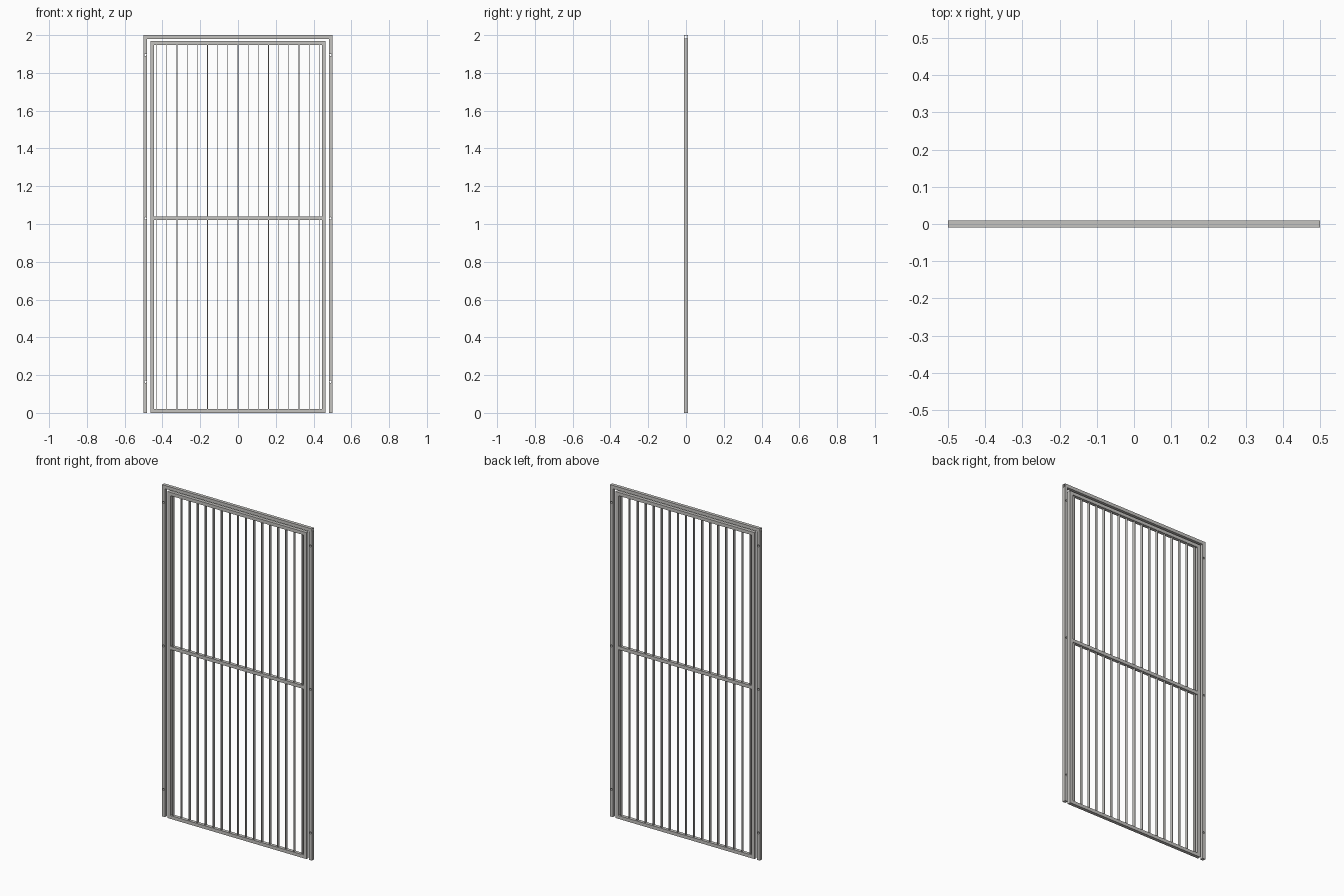
import bpy
import math

cube = bpy.data.objects.get("Cube")
if cube:
    bpy.data.objects.remove(cube, do_unlink=True)

steel = bpy.data.materials.new("grey steel")
steel.use_nodes = True
GREY = (0.56, 0.55, 0.53, 1.0)
steel.diffuse_color = GREY
steel.node_tree.nodes["Principled BSDF"].inputs["Base Color"].default_value = GREY

DEPTH = 0.02


def box(name, x0, x1, z0, z1, depth=DEPTH):
    """Box between two x and two z positions, centred on y = 0."""
    bpy.ops.mesh.primitive_cube_add(size=1, location=((x0 + x1) / 2, 0, (z0 + z1) / 2))
    ob = bpy.context.object
    ob.name = name
    ob.scale = (x1 - x0, depth, z1 - z0)
    bpy.ops.object.transform_apply(location=False, rotation=False, scale=True)
    ob.data.materials.append(steel)
    return ob


def cut(ob, cutter):
    """Subtract the cutter from the part and discard it."""
    cutter.hide_render = True
    mod = ob.modifiers.new("cut", 'BOOLEAN')
    mod.operation = 'DIFFERENCE'
    mod.solver = 'EXACT'
    mod.object = cutter
    bpy.context.view_layer.objects.active = ob
    bpy.ops.object.modifier_apply(modifier=mod.name)
    bpy.data.objects.remove(cutter, do_unlink=True)


def drill(ob, x, z, radius=0.006):
    """Cut a round bolt hole from front to back."""
    bpy.ops.mesh.primitive_cylinder_add(vertices=16, radius=radius, depth=0.1,
                                        location=(x, 0, z), rotation=(math.pi / 2, 0, 0))
    cut(ob, bpy.context.object)


# Outer door casing: open-ended tube lintel over two drilled posts
WALL = 0.002
lintel = box("casing_lintel", -0.5, 0.5, 1.98, 2.0)
cut(lintel, box("bore", -0.6, 0.6, 1.98 + WALL, 2.0 - WALL, DEPTH - 2 * WALL))
for side, s in (("left", 1), ("right", -1)):
    post = box(side + "_casing_post", *sorted((s * 0.481, s * 0.5)), 0, 1.98)
    for z in (0.165, 1.03, 1.895):
        drill(post, s * 0.49, z)

# Gate leaf frame: two stiles and three rails
TOP, INNER = 1.968, 0.444
for side, s in (("left", 1), ("right", -1)):
    box(side + "_gate_stile", *sorted((s * INNER, s * 0.464)), 0, TOP)
for name, z in (("bottom", 0), ("middle", 1.02), ("top", TOP - 0.02)):
    box("gate_" + name + "_rail", -INNER, INNER, z, z + 0.02)

# Thin flat upright bars, set edge-on and evenly spaced
SPACING = 0.0538
for i in range(-8, 9):
    x = i * SPACING
    box("upright_bar", x - 0.0015, x + 0.0015, 0.02, TOP - 0.02, 0.018)
